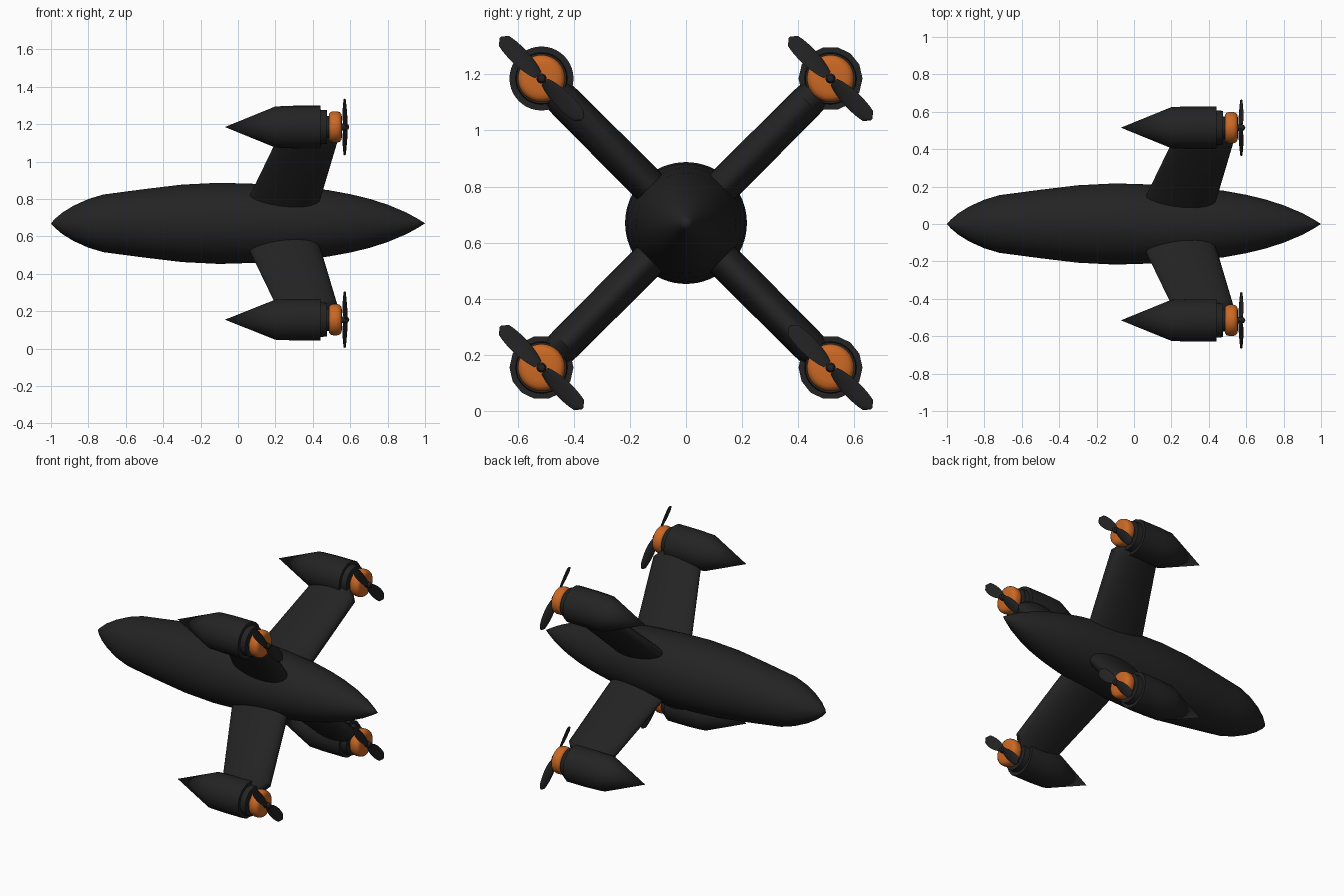
import bpy, bmesh, math
from mathutils import Matrix, Vector

if "Cube" in bpy.data.objects:
    bpy.data.objects.remove(bpy.data.objects["Cube"], do_unlink=True)

MID = 0.67      # height of the fuselage axis
SIDE = 0.515    # engine offset in y and z


def material(name, colour):
    m = bpy.data.materials.new(name)
    m.use_nodes = True
    m.diffuse_color = colour
    m.node_tree.nodes["Principled BSDF"].inputs["Base Color"].default_value = colour
    return m


black = material("matte black", (0.017, 0.017, 0.017, 1))
orange = material("orange", (0.60, 0.14, 0.018, 1))


def loft(name, rings, mat, matrix, angle=35):
    """Skin a list of equal-length point rings and cap both ends."""
    bm = bmesh.new()
    loops = [[bm.verts.new(p) for p in ring] for ring in rings]
    n = len(loops[0])
    for a, b in zip(loops, loops[1:]):
        for i in range(n):
            j = (i + 1) % n
            bm.faces.new((a[i], a[j], b[j], b[i]))
    bm.faces.new(loops[0])
    bm.faces.new(loops[-1])
    bmesh.ops.remove_doubles(bm, verts=bm.verts, dist=0.0002)
    bmesh.ops.recalc_face_normals(bm, faces=bm.faces)
    mesh = bpy.data.meshes.new(name)
    bm.to_mesh(mesh)
    bm.free()
    mesh.materials.append(mat)
    ob = bpy.data.objects.new(name, mesh)
    bpy.context.collection.objects.link(ob)
    ob.matrix_world = matrix
    bpy.ops.object.select_all(action='DESELECT')
    ob.select_set(True)
    bpy.context.view_layer.objects.active = ob
    bpy.ops.object.shade_smooth_by_angle(angle=math.radians(angle))
    return ob


def lathe(name, profile, mat, matrix, sides=32, angle=35):
    """Revolve (x, radius) points around the x axis."""
    steps = [math.tau * i / sides for i in range(sides)]
    rings = [[(x, max(r, 0.00005) * math.cos(t), max(r, 0.00005) * math.sin(t))
              for t in steps] for x, r in profile]
    return loft(name, rings, mat, matrix, angle)


def wing_section(r, back, front, half):
    """Rounded nose towards +x, tapering tail towards -x."""
    ring = []
    for i in range(28):
        t = math.tau * i / 28
        u = 0.5 + 0.5 * math.cos(t)
        y = half * math.sin(t) * (0.78 + 0.3 * u)
        ring.append((back + (front - back) * u, y, r))
    return ring


def blade_section(s):
    """Twisted lens-shaped section at distance s from the hub."""
    t = abs(s) / 0.207
    width = 0.034 * math.sqrt(max(0, 1 - (2 * t - 1.1) ** 2 / 1.25)) if t < 1 else 0.004
    twist = math.copysign(math.radians(32 - 22 * t), s)
    turn = Matrix.Rotation(twist, 3, 'Z')
    ring = []
    for i in range(10):
        a = math.tau * i / 10
        ring.append(turn @ Vector((0.005 * math.sin(a), width * math.cos(a), 0))
                    + Vector((0, 0, s)))
    return ring


# Fuselage
lathe("fuselage", [
    (-1, 0), (-0.98, 0.023), (-0.94, 0.057), (-0.88, 0.094), (-0.8, 0.13),
    (-0.72, 0.154), (-0.66, 0.162), (-0.5, 0.183), (-0.3, 0.207), (-0.1, 0.217),
    (0.1, 0.211), (0.3, 0.197), (0.48, 0.178), (0.6, 0.156), (0.7, 0.132),
    (0.8, 0.1), (0.9, 0.058), (0.96, 0.025), (1, 0)],
    black, Matrix.Translation((0, 0, MID)), 64, 40)

# Four swept arms, each with an engine pod
for level, up in (("upper", 1), ("lower", -1)):
    for side, left in (("front", -1), ("rear", 1)):
        tag = f"{level}_{side}_"
        # Local z points outward along the arm
        roll = math.atan2(-left, up)
        arm = Matrix.Translation((0, 0, MID)) @ Matrix.Rotation(roll, 4, 'X')
        loft(tag + "wing", [
            wing_section(0.10, 0.03, 0.42, 0.068),
            wing_section(0.23, 0.07, 0.45, 0.068),
            wing_section(0.61, 0.20, 0.53, 0.066),
            wing_section(0.70, 0.23, 0.46, 0.06)], black, arm)

        hub = Matrix.Translation((0, left * SIDE, MID + up * SIDE))
        round_pod = side == "front" and level == "upper"
        lathe(tag + "nacelle", [
            (-0.07, 0), (0.2, 0.11), (0.3, 0.114), (0.44, 0.114), (0.44, 0.094)],
            black, hub, 40 if round_pod else 14)
        lathe(tag + "engine_collar", [
            (0.42, 0.094), (0.475, 0.09), (0.475, 0.06), (0.5, 0.06)], black, hub)
        lathe(tag + "engine_cowl", [
            (0.485, 0.05), (0.487, 0.07), (0.495, 0.08), (0.51, 0.084), (0.53, 0.084),
            (0.545, 0.079), (0.553, 0.068), (0.556, 0.05), (0.556, 0)],
            orange, hub, 32, 50)
        lathe(tag + "propeller_hub", [
            (0.55, 0.018), (0.58, 0.018), (0.59, 0.012), (0.595, 0)], black, hub, 16)

        # Two-bladed propeller, tilted the same way on every engine
        tilt = hub @ Matrix.Translation((0.572, 0, 0)) @ Matrix.Rotation(math.pi / 4, 4, 'X')
        for number, sign in (("first", 1), ("second", -1)):
            loft(tag + number + "_blade",
                 [blade_section(sign * 0.207 * k / 12) for k in range(1, 13)],
                 black, tilt, 60)
